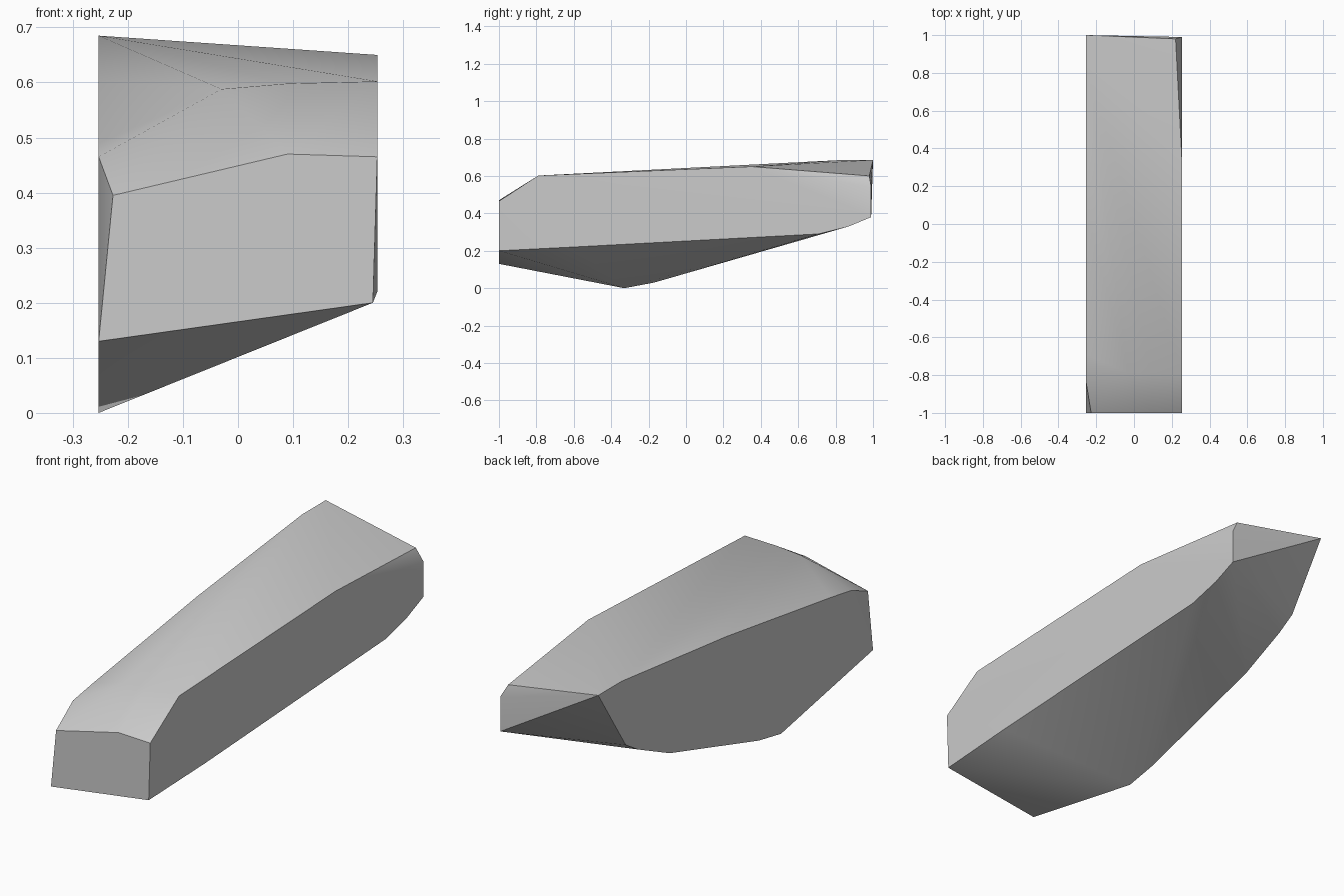
import bpy, bmesh, math

cube = bpy.data.objects.get("Cube")
if cube:
    bpy.data.objects.remove(cube, do_unlink=True)

# One plain grey material
grey = bpy.data.materials.new("stone_grey")
grey.use_nodes = True
colour = (0.6, 0.6, 0.6, 1.0)
grey.diffuse_color = colour
grey.node_tree.nodes["Principled BSDF"].inputs["Base Color"].default_value = colour

W = 0.253  # half width

# Side profiles as (y, z)
right_profile = [(-0.84, 0.465), (-0.69, 0.49), (0.07, 0.60), (0.83, 0.685), (1.0, 0.685),
                 (0.80, 0.38), (0.71, 0.325), (0.48, 0.22), (-0.17, 0.03), (-0.33, 0.0),
                 (-1.0, 0.13)]
left_profile = [(-1.0, 0.465), (-0.79, 0.602), (0.35, 0.65), (0.99, 0.54), (0.99, 0.38),
                (0.87, 0.33), (0.71, 0.29), (-0.6, 0.22)]

# Chipped corners and the front ridge between the sides
corners = [(-0.227, -1.0, 0.395), (0.09, -1.0, 0.47), (0.245, -1.0, 0.20),
           (-0.03, -0.79, 0.588), (0.09, -0.79, 0.598), (0.22, 0.98, 0.60)]

points = [(-W, y, z) for y, z in right_profile]
points += [(W, y, z) for y, z in left_profile]
points += corners

# Wrap the profiles in one closed faceted block
bm = bmesh.new()
for p in points:
    bm.verts.new(p)
bmesh.ops.convex_hull(bm, input=bm.verts[:])
bmesh.ops.delete(bm, geom=[v for v in bm.verts if not v.link_faces], context='VERTS')
bmesh.ops.dissolve_limit(bm, angle_limit=math.radians(0.5), verts=bm.verts[:], edges=bm.edges[:])
bmesh.ops.recalc_face_normals(bm, faces=bm.faces[:])

mesh = bpy.data.meshes.new("stone_block")
bm.to_mesh(mesh)
bm.free()
mesh.materials.append(grey)
block = bpy.data.objects.new("stone_block", mesh)
bpy.context.collection.objects.link(block)

# Soft facets, sharp rims
bpy.ops.object.select_all(action='DESELECT')
block.select_set(True)
bpy.context.view_layer.objects.active = block
bpy.ops.object.shade_smooth_by_angle(angle=math.radians(30))
